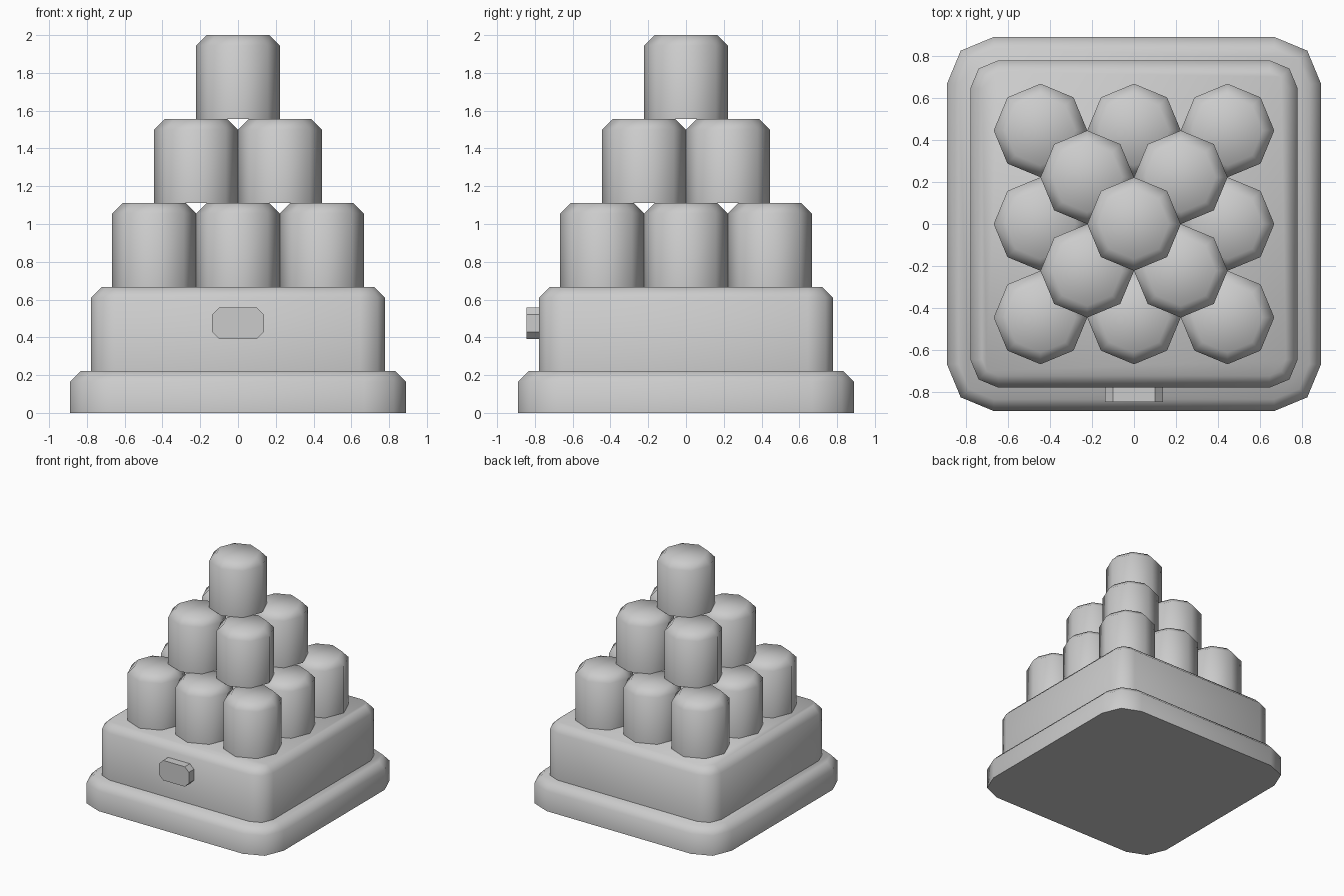
import bpy, bmesh, math

if "Cube" in bpy.data.objects:
    bpy.data.objects.remove(bpy.data.objects["Cube"])

grey = bpy.data.materials.new("light grey")
grey.diffuse_color = (0.6, 0.6, 0.6, 1)
grey.use_nodes = True
grey.node_tree.nodes["Principled BSDF"].inputs["Base Color"].default_value = grey.diffuse_color
U = 2 / 9          # basic unit of the model
CH = U / 4         # top edge chamfer


def rounded(hx, hy, r, steps):
    """Outline of a rectangle with rounded corners (or a circle if r == hx == hy)."""
    pts = []
    for i, (sx, sy) in enumerate([(1, 1), (-1, 1), (-1, -1), (1, -1)]):
        for k in range(steps + 1):
            a = math.pi / 2 * (i + k / steps)
            p = (sx * (hx - r) + r * math.cos(a), sy * (hy - r) + r * math.sin(a))
            if not pts or math.dist(p, pts[-1]) > 1e-5:
                pts.append(p)
    if math.dist(pts[0], pts[-1]) < 1e-5:
        pts.pop()
    return pts


def loft(name, rings, smooth=60):
    """Closed solid through a stack of equal-length rings."""
    bm = bmesh.new()
    vs = [[bm.verts.new(p) for p in ring] for ring in rings]
    n = len(vs[0])
    for a, b in zip(vs, vs[1:]):
        for i in range(n):
            j = (i + 1) % n
            bm.faces.new((a[i], a[j], b[j], b[i]))
    bm.faces.new(vs[0][::-1])
    bm.faces.new(vs[-1])
    bmesh.ops.recalc_face_normals(bm, faces=bm.faces)
    me = bpy.data.meshes.new(name)
    bm.to_mesh(me)
    bm.free()
    me.materials.append(grey)
    ob = bpy.data.objects.new(name, me)
    bpy.context.collection.objects.link(ob)
    bpy.ops.object.select_all(action='DESELECT')
    ob.select_set(True)
    bpy.context.view_layer.objects.active = ob
    bpy.ops.object.shade_smooth_by_angle(angle=math.radians(smooth))
    return ob


def block(name, half, r, z0, z1, x=0, y=0):
    """Upright block with rounded corners and a chamfered top."""
    levels = [(0, z0), (0, z1 - CH), (CH, z1)]
    return loft(name, [[(x + px, y + py, z) for px, py in rounded(half - c, half - c, r - c, 2)]
                       for c, z in levels])


# two-step base
block("lower_base", 4 * U, U, 0, U)
block("upper_base", 3.5 * U, 0.6 * U, U, 3 * U)

# pyramid of eight-sided barrels: 3x3, 2x2, 1
for layer, n in enumerate((3, 2, 1)):
    z = (3 + 2 * layer) * U
    for i in range(n):
        for j in range(n):
            block(f"barrel_{layer + 1}_{i + 1}_{j + 1}", U, U, z, z + 2 * U,
                  (2 * i - n + 1) * U, (2 * j - n + 1) * U)

# front plate with cut corners
loft("front_plate", [[(x, y, 0.475 + z) for x, z in rounded(0.137, 0.083, 0.037, 1)]
                     for y in (-0.75, -0.845)], smooth=30)
